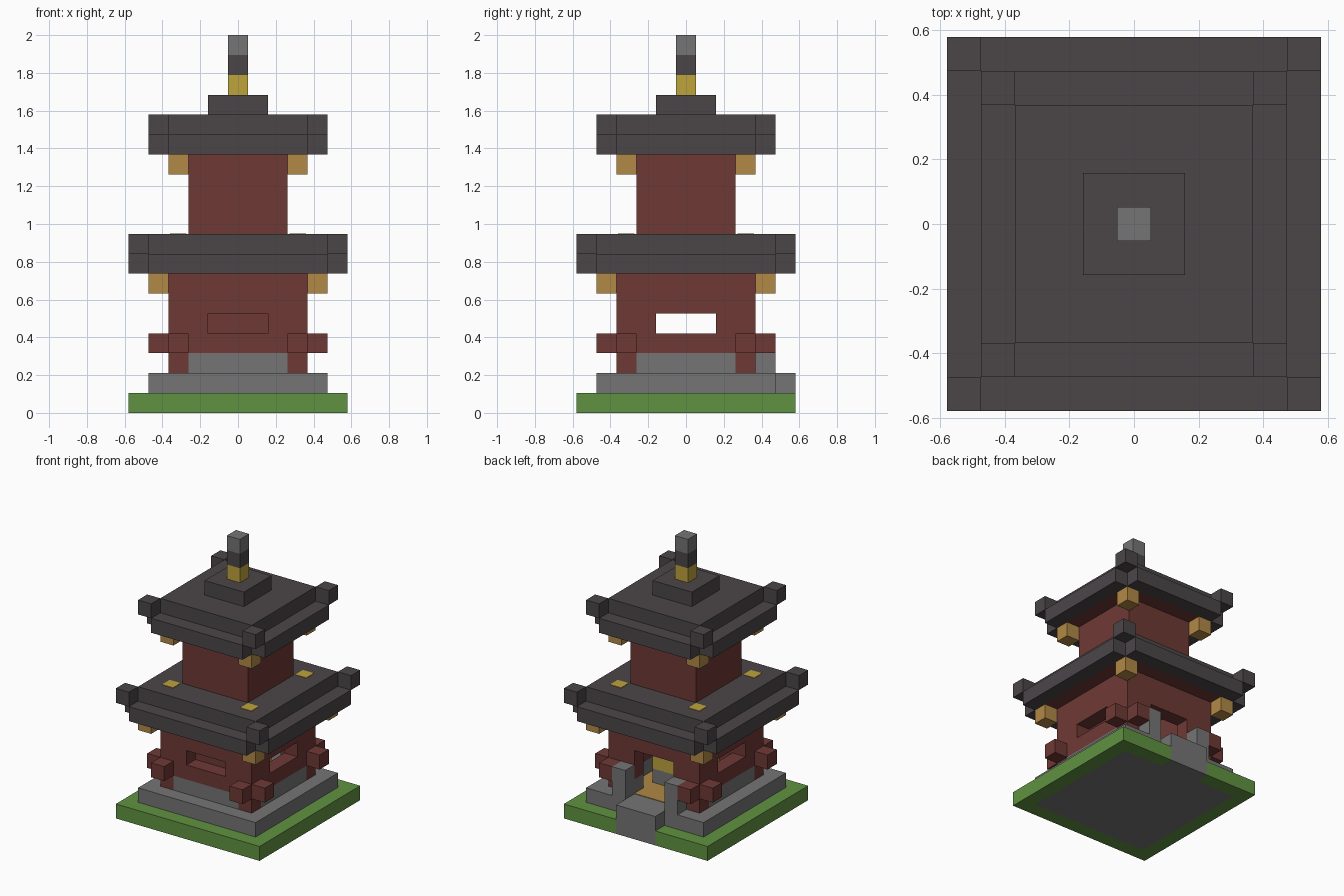
import bpy

U = 2 / 19  # one building block

cube = bpy.data.objects.get("Cube")
if cube:
    bpy.data.objects.remove(cube, do_unlink=True)


def material(name, rgb):
    def lin(c):
        c /= 255
        return c / 12.92 if c < 0.04 else ((c + 0.055) / 1.055) ** 2.4
    col = [lin(c) for c in rgb] + [1]
    m = bpy.data.materials.new(name)
    m.use_nodes = True
    m.diffuse_color = col
    m.node_tree.nodes["Principled BSDF"].inputs["Base Color"].default_value = col
    return m


GRASS = material("grass green", (96, 146, 65))
STONE = material("stone grey", (117, 117, 117))
RED = material("red timber", (110, 57, 53))
TILE = material("dark roof tile", (75, 70, 73))
WOOD = material("light wood", (177, 137, 70))
GOLD = material("gold", (189, 163, 60))


def part(name, mat, boxes):
    """One object from boxes (x0, x1, y0, y1, z0, z1) in block units."""
    verts, faces = [], []
    for x0, x1, y0, y1, z0, z1 in boxes:
        n = len(verts)
        verts += [(x * U, y * U, z * U) for z in (z0, z1)
                  for x, y in ((x0, y0), (x1, y0), (x1, y1), (x0, y1))]
        faces += [[n + 3, n + 2, n + 1, n], [n + 4, n + 5, n + 6, n + 7]]
        for k in range(4):
            j = (k + 1) % 4
            faces.append([n + k, n + j, n + 4 + j, n + 4 + k])
    me = bpy.data.meshes.new(name)
    me.from_pydata(verts, [], faces)
    me.materials.append(mat)
    ob = bpy.data.objects.new(name, me)
    bpy.context.collection.objects.link(ob)
    return ob


def block(r, z0, z1):
    return (-r, r, -r, r, z0, z1)


def cell(x, y, z0, z1, r=0.5):
    return (x - r, x + r, y - r, y + r, z0, z1)


def corners(d, z0, z1, r=0.5):
    return [cell(sx * d, sy * d, z0, z1, r) for sx in (-1, 1) for sy in (-1, 1)]


def mirror_x(boxes):
    return boxes + [(-b[1], -b[0]) + tuple(b[2:]) for b in boxes]


# Ground and stone platform
part("lawn", GRASS, [(-5.5, 5.5, -5.5, -4.5, 0, 1)]
     + mirror_x([(4.5, 5.5, -4.5, 5.5, 0, 1), (1.5, 4.5, 4.5, 5.5, 0, 1)]))
part("stone_platform", STONE, [block(4.5, 0, 2)])
part("entrance_step", STONE, [(-1.5, 1.5, 4.5, 5.5, 0, 2)])
part("entrance_rails", STONE, mirror_x([(1.5, 2.5, 3.5, 4.5, 2, 4)]))
part("floor", WOOD, [(-2.5, 2.5, -2.5, 2.5, 2, 2.04), (-1.5, 1.5, 2.5, 3.5, 2, 2.04)])

# Lower storey: stone footing, corner posts and pierced walls
part("wall_footing", STONE, [(-2.5, 2.5, -3.5, -2.5, 2, 3)]
     + mirror_x([(2.5, 3.5, -2.5, 2.5, 2, 3), (1.5, 2.5, 2.5, 3.5, 2, 3)]))
part("corner_posts", RED, corners(3, 2, 7))
part("beam_ends", RED, [c for sx in (-1, 1) for sy in (-1, 1)
                        for c in (cell(sx * 4, sy * 3, 3, 4), cell(sx * 3, sy * 4, 3, 4))])
part("front_wall", RED, [(-2.5, 2.5, -3.5, -2.5, 3, 4), (-2.5, 2.5, -3.5, -2.5, 5, 7)]
     + mirror_x([(1.5, 2.5, -3.5, -2.5, 4, 5)]))
part("window_backing", RED, [(-2.5, 2.5, -2.5, -1.5, 2.04, 7)])
part("side_walls", RED, mirror_x([
    (2.5, 3.5, -2.5, 2.5, 3, 4), (2.5, 3.5, -2.5, 2.5, 5, 7),
    (2.5, 3.5, -2.5, -1.5, 4, 5), (2.5, 3.5, 1.5, 2.5, 4, 5)]))
part("back_wall", RED, [(-2.5, 2.5, 2.5, 3.5, 5, 7)]
     + mirror_x([(1.5, 2.5, 2.5, 3.5, 3, 5)]))
part("altar_base", STONE, [(-1.5, 1.5, -1.5, 1.5, 2.04, 3)])
part("altar_top", GOLD, [(-1.5, 1.5, -1.5, 1.5, 3, 4)])


# Tiered roofs: eave strips, raised slab, upturned corners and brackets
def roof(label, r, z):
    eaves = []
    for s in (-1, 1):
        lo, hi = sorted((s * (r - 1), s * r))
        eaves += [(lo, hi, 1 - r, r - 1, z, z + 1), (1 - r, r - 1, lo, hi, z, z + 1)]
    part(label + "_eaves", TILE, eaves)
    part(label + "_ceiling", RED, [block(r - 1, z, z + 1)])
    part(label + "_slab", TILE, [block(r - 1, z + 1, z + 2)])
    part(label + "_corners", TILE, corners(r - 0.5, z + 1, z + 2))
    part(label + "_brackets", WOOD, corners(r - 1.5, z - 1, z))


roof("lower_roof", 5.5, 7)
part("roof_plates", GOLD, corners(3, 9, 9.03, 0.42))
part("upper_storey", RED, [block(2.5, 9, 13)])
roof("upper_roof", 4.5, 13)

# Cap and finial
part("roof_cap", TILE, [block(1.5, 15, 16)])
part("finial_base", GOLD, [block(0.5, 16, 17)])
part("finial_band", TILE, [block(0.5, 17, 18)])
part("finial_tip", STONE, [block(0.5, 18, 19)])
